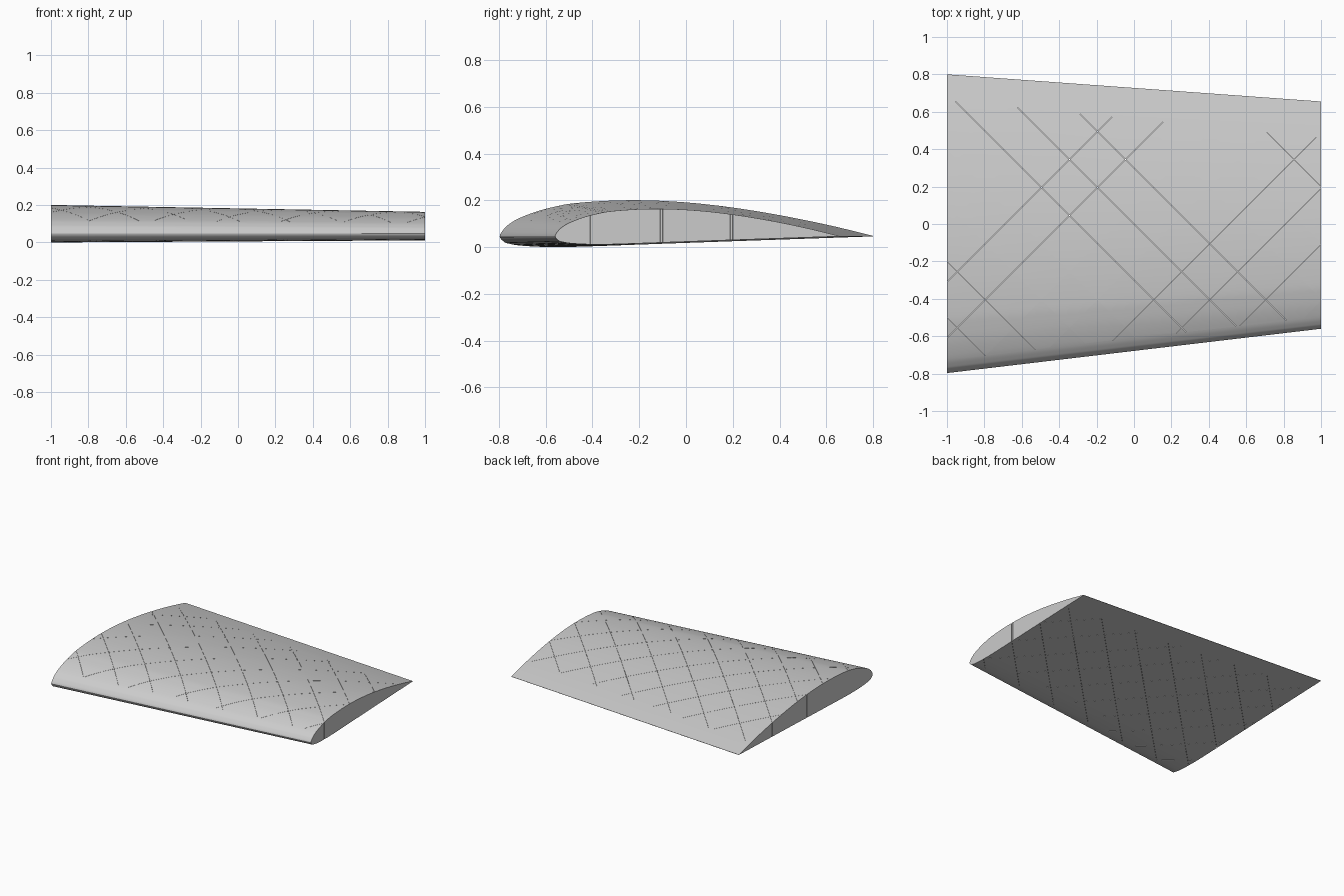
import bpy, bmesh
from mathutils import Vector

cube = bpy.data.objects.get("Cube")
if cube:
    bpy.data.objects.remove(cube, do_unlink=True)

grey = bpy.data.materials.new("light_grey")
grey.use_nodes = True
colour = (0.6, 0.6, 0.6, 1)
grey.diffuse_color = colour
grey.node_tree.nodes["Principled BSDF"].inputs["Base Color"].default_value = colour


def make_object(name, bm):
    bmesh.ops.recalc_face_normals(bm, faces=bm.faces)
    mesh = bpy.data.meshes.new(name)
    bm.to_mesh(mesh)
    bm.free()
    mesh.materials.append(grey)
    obj = bpy.data.objects.new(name, mesh)
    bpy.context.collection.objects.link(obj)
    return obj


# Flat-bottomed aerofoil, in percent of chord, trailing edge over the nose and back
UPPER = [(100, 0.06), (90, 2.8), (80, 5.22), (70, 7.35), (60, 9.15), (50, 10.52),
         (40, 11.4), (30, 11.7), (20, 11.36), (15, 10.69), (10, 9.6), (5, 7.9),
         (2.5, 6.5), (1.25, 5.45), (0, 3.5)]
LOWER = [(1.25, 1.93), (2.5, 1.47), (5, 0.93), (10, 0.42), (15, 0.15), (20, 0.03),
         (30, 0), (60, 0), (100, -0.06)]
points = [Vector((a / 100, (b - 3.5 * (1 - a / 100)) / 100)) for a, b in UPPER + LOWER]


def smooth_profile(pts, steps):
    """Catmull-Rom curve through the points."""
    out = []
    for i in range(len(pts) - 1):
        p0, p1, p2 = pts[max(i - 1, 0)], pts[i], pts[i + 1]
        p3 = pts[min(i + 2, len(pts) - 1)]
        for j in range(steps):
            t = j / steps
            out.append(0.5 * (2 * p1 + (p2 - p0) * t + (2 * p0 - 5 * p1 + 4 * p2 - p3) * t * t
                              + (3 * p1 - p0 - 3 * p2 + p3) * t ** 3))
    return out + [pts[-1]]


profile = smooth_profile(points, 4)

# Tapered wing panel lofted between the root and tip sections
bm = bmesh.new()
rings = []
for x, front, back in ((-1, -0.797, 0.8), (1, -0.56, 0.655)):
    chord = back - front
    rings.append([bm.verts.new((x, front + p.x * chord, 0.0465 + p.y * chord * 1.03))
                  for p in profile])
root, tip = rings
for i in range(len(root)):
    j = (i + 1) % len(root)
    bm.faces.new((root[i], root[j], tip[j], tip[i]))
bm.faces.new(root)
bm.faces.new(tip)
wing = make_object("wing_panel", bm)

# Crossed hairline slits between the leading and trailing edges
bm = bmesh.new()
WIDTH = 0.0012
lines = [(-1, -1.5 + 0.3 * i) for i in range(10)] + [(1, -1.41 + 0.3 * i) for i in range(10)]
for slope, offset in lines:
    ends = [(0.56 - offset) / (slope + 0.1), (-0.61 - offset) / (slope - 0.1175)]
    a, b = sorted(max(-1.05, min(1.05, x)) for x in ends)
    if b - a < 0.02:
        continue
    start, end = Vector((a, slope * a + offset, 0)), Vector((b, slope * b + offset, 0))
    side = Vector((-slope, 1, 0)).normalized() * WIDTH / 2
    base = [bm.verts.new(p + Vector((0, 0, -0.1)))
            for p in (start - side, end - side, end + side, start + side)]
    face = bm.faces.new(base)
    top = bmesh.ops.extrude_face_region(bm, geom=[face], use_keep_orig=True)
    moved = [v for v in top["geom"] if isinstance(v, bmesh.types.BMVert)]
    bmesh.ops.translate(bm, verts=moved, vec=(0, 0, 0.4))
cutter = make_object("slit_cutter", bm)
cutter.hide_render = True

cut = wing.modifiers.new("slits", 'BOOLEAN')
cut.operation = 'DIFFERENCE'
cut.solver = 'EXACT'
cut.use_self = True
cut.object = cutter

bpy.ops.object.select_all(action='DESELECT')
wing.select_set(True)
bpy.context.view_layer.objects.active = wing
bpy.ops.object.modifier_apply(modifier=cut.name)
bpy.data.objects.remove(cutter, do_unlink=True)
bpy.ops.object.shade_smooth_by_angle(angle=0.5)
